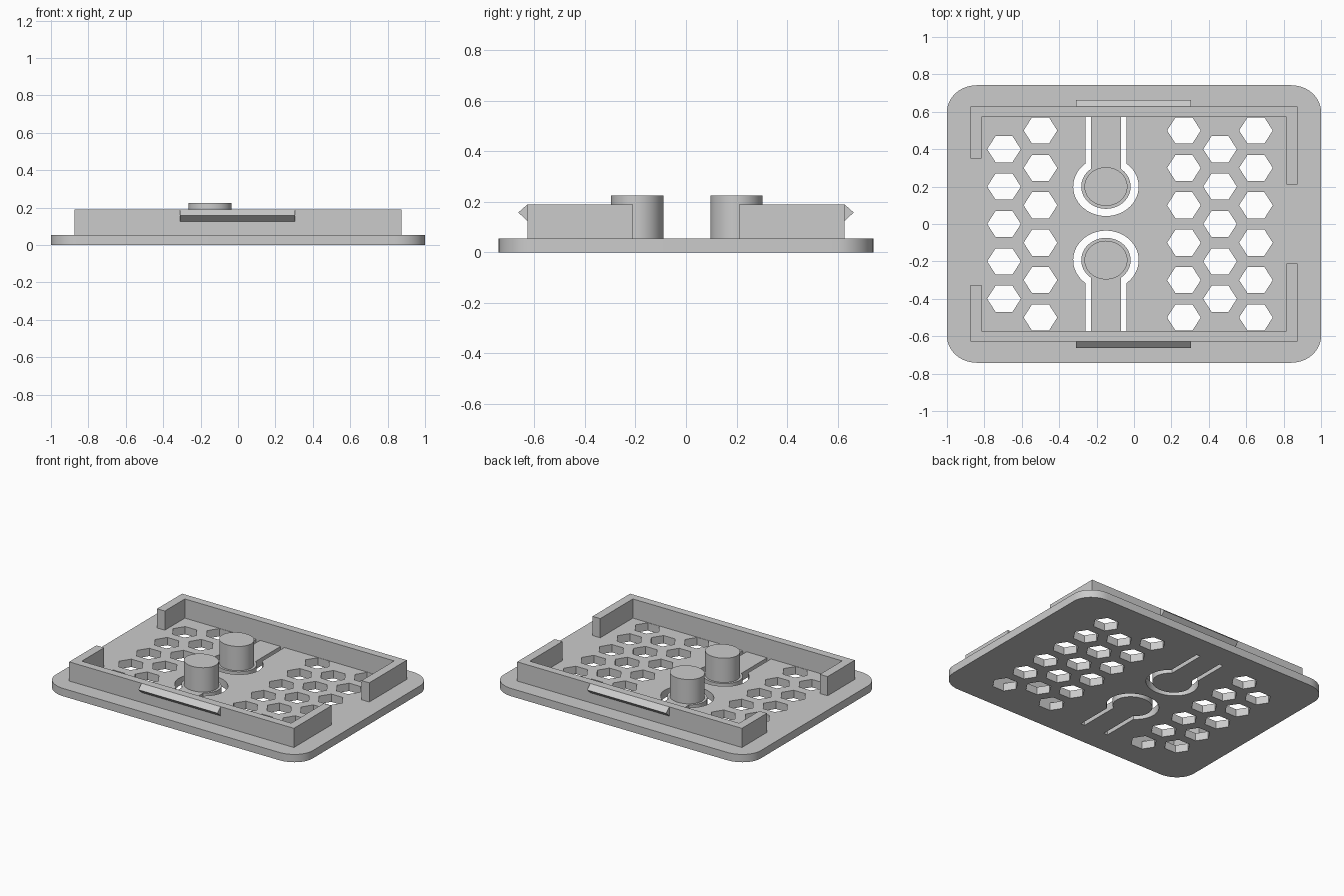
import bpy, bmesh
from math import cos, sin, acos, pi, radians
from mathutils import Matrix

old = bpy.data.objects.get("Cube")
if old:
    bpy.data.objects.remove(old)

grey = bpy.data.materials.new("plain grey")
grey.use_nodes = True
COLOUR = (0.6, 0.6, 0.6, 1)
grey.diffuse_color = COLOUR
grey.node_tree.nodes["Principled BSDF"].inputs["Base Color"].default_value = COLOUR

SQUASH = 0.9        # round features are slightly narrower in y
PLATE_TOP = 0.055
WALL_TOP = 0.19


def arc(cx, cy, r, a0, a1, n):
    """Points on a squashed arc, both ends included."""
    return [(cx + r * cos(a0 + (a1 - a0) * i / n),
             cy + SQUASH * r * sin(a0 + (a1 - a0) * i / n)) for i in range(n + 1)]


def prism(name, outlines, z0, z1, matrix=Matrix()):
    """Extrude one or more closed outlines from z0 to z1."""
    bm = bmesh.new()
    for pts in outlines:
        face = bm.faces.new([bm.verts.new((x, y, z0)) for x, y in pts])
        top = bmesh.ops.extrude_face_region(bm, geom=[face])["geom"]
        verts = [g for g in top if isinstance(g, bmesh.types.BMVert)]
        bmesh.ops.translate(bm, verts=verts, vec=(0, 0, z1 - z0))
    bmesh.ops.transform(bm, matrix=matrix, verts=bm.verts)
    bmesh.ops.recalc_face_normals(bm, faces=bm.faces)
    mesh = bpy.data.meshes.new(name)
    bm.to_mesh(mesh)
    bm.free()
    mesh.materials.append(grey)
    obj = bpy.data.objects.new(name, mesh)
    bpy.context.collection.objects.link(obj)
    return obj


def activate(obj):
    bpy.ops.object.select_all(action='DESELECT')
    obj.select_set(True)
    bpy.context.view_layer.objects.active = obj


def smooth(obj):
    activate(obj)
    bpy.ops.object.shade_smooth_by_angle(angle=radians(30))


# Base plate with rounded corners
corner = 0.16
outline = []
for k, (sx, sy) in enumerate([(1, 1), (-1, 1), (-1, -1), (1, -1)]):
    outline += arc(sx * (1 - corner), sy * (0.742 - corner * SQUASH), corner,
                   k * pi / 2, (k + 1) * pi / 2, 12)
plate = prism("base_plate", [outline], 0, PLATE_TOP)

# Hexagonal vent holes in staggered columns
holes = []
for x, count in [(-0.695, 5), (-0.5, 6), (0.267, 6), (0.46, 5), (0.652, 6)]:
    for i in range(count):
        y = 0.2 * (i - (count - 1) / 2)
        holes.append(arc(x, y, 0.09, 0, 5 * pi / 3, 5))

# Keyhole slots that free the two spring tongues
BUTTON_X = -0.15
BUTTONS = [("back", 0.2, 1), ("front", -0.193, -1)]
for _, cy, side in BUTTONS:
    a, b = acos(0.11 / 0.175), acos(0.08 / 0.132)
    reach = 0.574 - abs(cy)
    loop = [(0.11, reach)]
    loop += arc(0, 0, 0.175, a, -pi - a, 48)
    loop += [(-0.11, reach), (-0.08, reach)]
    loop += arc(0, 0, 0.132, -pi - b, b, 48)
    loop += [(0.08, reach)]
    holes.append([(BUTTON_X + x, cy + side * y) for x, y in loop])

cutter = prism("hole_cutter", holes, -0.1, 0.15)
cutter.hide_render = True
cut = plate.modifiers.new("holes", 'BOOLEAN')
cut.operation = 'DIFFERENCE'
cut.solver = 'EXACT'
cut.object = cutter
activate(plate)
bpy.ops.object.modifier_apply(modifier=cut.name)
bpy.data.objects.remove(cutter)
smooth(plate)

# Push buttons on the tongues
for name, cy, _ in BUTTONS:
    ring = arc(BUTTON_X, cy, 0.115, 0, 2 * pi, 64)[:-1]
    smooth(prism(name + "_button", [ring], PLATE_TOP - 0.01, 0.226))

# Rim walls with returned ends, and snap ridges on their outer faces
to_x = Matrix(((0, 0, 1, 0), (1, 0, 0, 0), (0, 1, 0, 0), (0, 0, 0, 1)))
for name, side, left_end, right_end in [("back", 1, 0.21, 0.35),
                                        ("front", -1, 0.21, 0.325)]:
    ox, ix, oy, iy = 0.875, 0.815, 0.628, 0.573
    wall = [(-ox, right_end), (-ox, oy), (ox, oy), (ox, left_end),
            (ix, left_end), (ix, iy), (-ix, iy), (-ix, right_end)]
    prism(name + "_rim_wall", [[(x, side * y) for x, y in wall]],
          PLATE_TOP - 0.005, WALL_TOP)
    ridge = [(oy - 0.01, 0.125), (oy, 0.125), (0.664, 0.158), (oy, 0.19), (oy - 0.01, 0.19)]
    prism(name + "_snap_ridge", [[(side * y, z) for y, z in ridge]], -0.31, 0.305, to_x)
